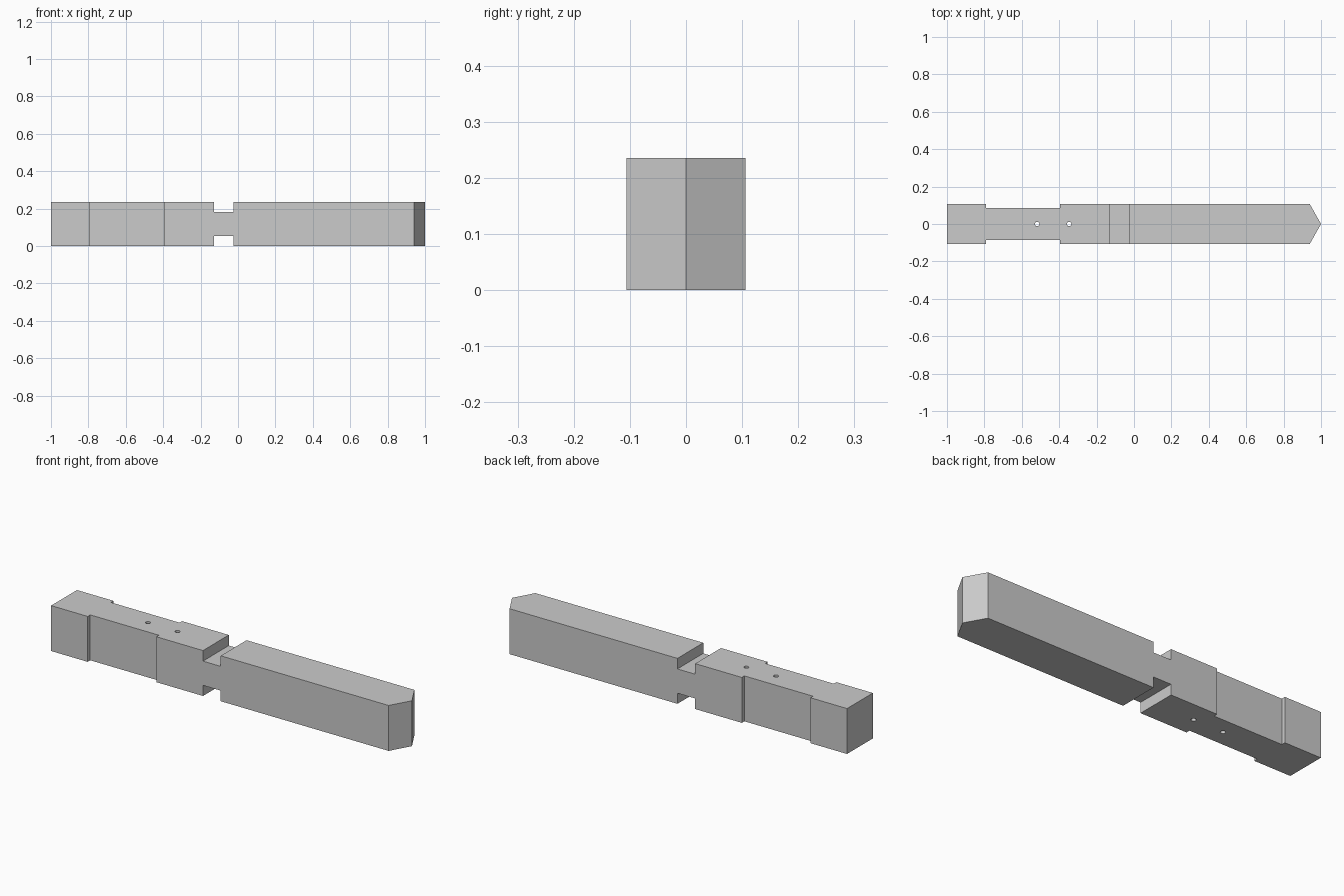
import bpy
import bmesh

cube = bpy.data.objects.get("Cube")
if cube:
    bpy.data.objects.remove(cube, do_unlink=True)

HALF_W, HEIGHT = 0.106, 0.236
WAIST_W = 0.085

grey = bpy.data.materials.new("plain grey")
grey.use_nodes = True
colour = (0.6, 0.6, 0.6, 1)
grey.diffuse_color = colour
grey.node_tree.nodes["Principled BSDF"].inputs["Base Color"].default_value = colour


def finish(name, bm):
    """Turn a bmesh into a named object."""
    bmesh.ops.recalc_face_normals(bm, faces=bm.faces)
    mesh = bpy.data.meshes.new(name)
    bm.to_mesh(mesh)
    bm.free()
    mesh.materials.append(grey)
    obj = bpy.data.objects.new(name, mesh)
    bpy.context.collection.objects.link(obj)
    return obj


def cut(target, cutter):
    """Subtract a hidden cutter from the target."""
    cutter.hide_render = True
    cutter.hide_set(True)
    cutter.display_type = 'WIRE'
    mod = target.modifiers.new(cutter.name, 'BOOLEAN')
    mod.operation = 'DIFFERENCE'
    mod.solver = 'EXACT'
    mod.object = cutter


# Beam: plan outline with side recesses and a pointed end, extruded upward
side = [(-1, HALF_W), (-0.79, HALF_W), (-0.79, WAIST_W), (-0.395, WAIST_W),
        (-0.395, HALF_W), (0.94, HALF_W)]
outline = side + [(1, 0)] + [(x, -y) for x, y in reversed(side)]
bm = bmesh.new()
base = bm.faces.new([bm.verts.new((x, y, 0)) for x, y in outline])
top = bmesh.ops.extrude_face_region(bm, geom=[base])["geom"]
bmesh.ops.translate(bm, vec=(0, 0, HEIGHT),
                    verts=[v for v in top if isinstance(v, bmesh.types.BMVert)])
beam = finish("notched_beam", bm)

# Notches across the top and bottom
for name, low, high in (("top_notch_cutter", 0.181, 0.3),
                        ("bottom_notch_cutter", -0.1, 0.055)):
    bm = bmesh.new()
    bmesh.ops.create_cube(bm, size=1)
    bmesh.ops.scale(bm, vec=(0.102, 0.4, high - low), verts=bm.verts)
    bmesh.ops.translate(bm, vec=(-0.076, 0, (low + high) / 2), verts=bm.verts)
    cut(beam, finish(name, bm))

# Peg holes drilled right through
for name, x in (("outer_hole_cutter", -0.518), ("inner_hole_cutter", -0.347)):
    bm = bmesh.new()
    bmesh.ops.create_cone(bm, cap_ends=True, segments=24, radius1=0.012,
                          radius2=0.012, depth=0.6)
    bmesh.ops.translate(bm, vec=(x, 0, HEIGHT / 2), verts=bm.verts)
    cut(beam, finish(name, bm))
